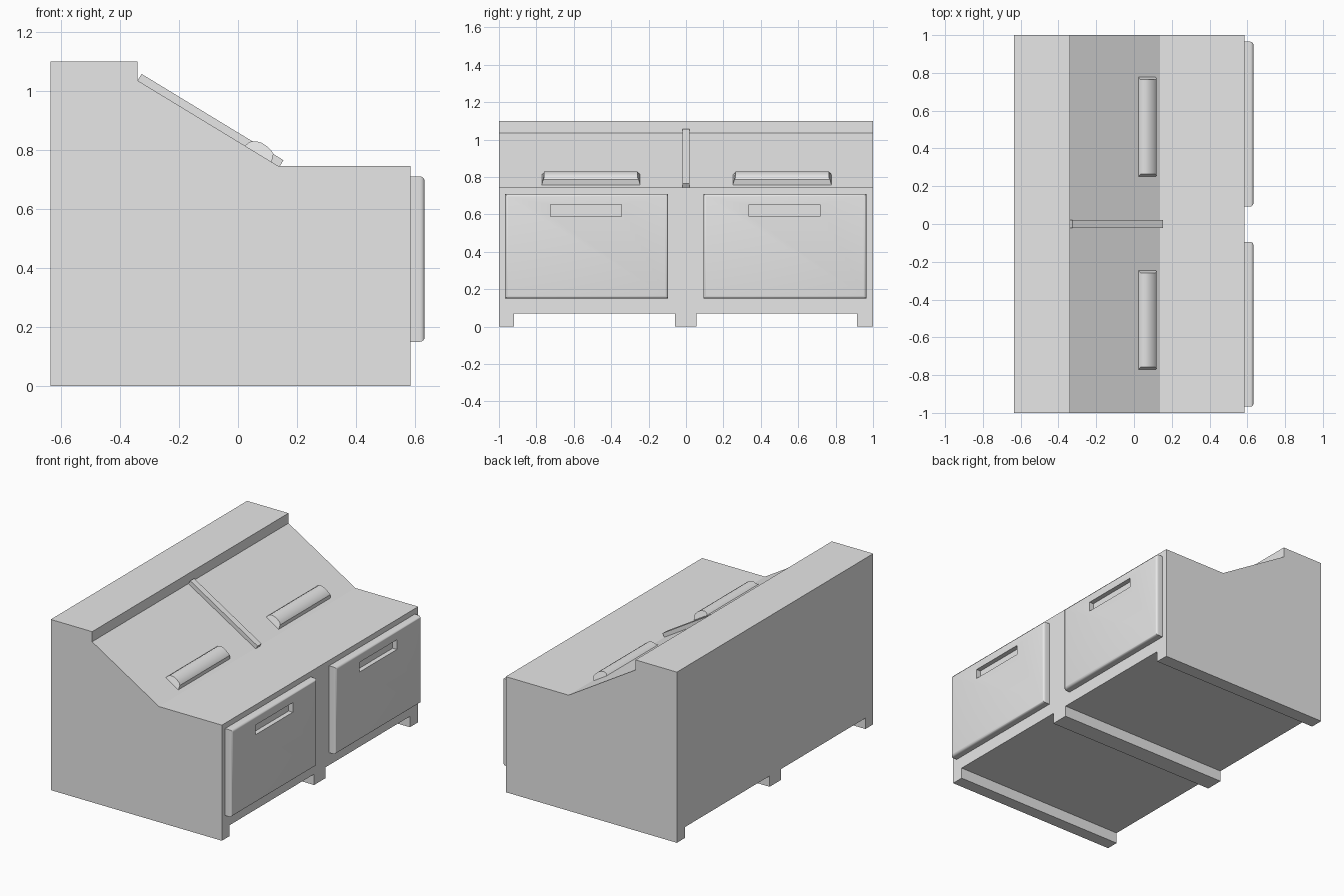
import bpy
import bmesh
import math
from mathutils import Vector

cube = bpy.data.objects.get("Cube")
if cube:
    bpy.data.objects.remove(cube, do_unlink=True)

grey = bpy.data.materials.new("plain_grey")
grey.use_nodes = True
grey.diffuse_color = (0.8, 0.8, 0.8, 1)
grey.node_tree.nodes["Principled BSDF"].inputs["Base Color"].default_value = (0.8, 0.8, 0.8, 1)


def finish(bm, name):
    """Turn a bmesh into a named grey object."""
    bmesh.ops.recalc_face_normals(bm, faces=bm.faces)
    mesh = bpy.data.meshes.new(name)
    bm.to_mesh(mesh)
    bm.free()
    mesh.materials.append(grey)
    obj = bpy.data.objects.new(name, mesh)
    bpy.context.collection.objects.link(obj)
    return obj


def prism(name, profile, y0, y1, inset=None):
    """Extrude an (x, z) profile along y, each point optionally inset at the ends."""
    bm = bmesh.new()
    inset = inset or [0] * len(profile)
    a = [bm.verts.new((x, y0 + i, z)) for (x, z), i in zip(profile, inset)]
    b = [bm.verts.new((x, y1 - i, z)) for (x, z), i in zip(profile, inset)]
    bm.faces.new(a)
    bm.faces.new(b[::-1])
    for k in range(len(a)):
        n = (k + 1) % len(a)
        bm.faces.new((a[k], b[k], b[n], a[n]))
    return finish(bm, name)


def box(name, x, y, z):
    return prism(name, [(x[0], z[0]), (x[1], z[0]), (x[1], z[1]), (x[0], z[1])], *y)


def cut(obj, cutter):
    """Subtract a cutter, apply, and remove it."""
    mod = obj.modifiers.new("cut", "BOOLEAN")
    mod.operation = "DIFFERENCE"
    mod.solver = "EXACT"
    mod.object = cutter
    bpy.context.view_layer.objects.active = obj
    bpy.ops.object.modifier_apply(modifier=mod.name)
    bpy.data.objects.remove(cutter, do_unlink=True)


def smooth(obj, degrees):
    bpy.ops.object.select_all(action="DESELECT")
    obj.select_set(True)
    bpy.context.view_layer.objects.active = obj
    bpy.ops.object.shade_smooth_by_angle(angle=math.radians(degrees))


BACK, FACE = -0.635, 0.585
slope_top, slope_low = Vector((-0.34, 1.035)), Vector((0.137, 0.745))

# Cabinet with sloped lid; channels underneath leave three floor runners
cabinet = prism("cabinet", [(BACK, 0), (FACE, 0), (FACE, 0.745), slope_low,
                            slope_top, (-0.34, 1.1), (BACK, 1.1)], -1, 1)
for span in ((-0.92, -0.06), (0.055, 0.915)):
    cut(cabinet, box("channel_cutter", (-1, 1), span, (-0.1, 0.07)))

# Divider bar lying on the slope
along = (slope_low - slope_top).normalized()
lift = Vector((-along.y, along.x)) * 0.026
foot = slope_low + along * 0.004
prism("lid_divider", [slope_top, foot, foot + lift, slope_top + lift], -0.02, 0.02)

# Domed lid handles with slanted ends
dome = [(0.022, 0.813), (0.034, 0.823), (0.046, 0.829), (0.063, 0.829), (0.08, 0.824),
        (0.098, 0.812), (0.114, 0.797), (0.12, 0.786), (0.114, 0.757)]
taper = [0] + [0.014] * 6 + [0.008, 0]
for side, span in (("right", (0.25, 0.778)), ("left", (-0.772, -0.245))):
    smooth(prism("lid_handle_" + side, dome, *span, taper), 25)

# Doors with rounded outer rims and recessed grips
for side, span in (("right", (0.093, 0.965)), ("left", (-0.967, -0.095))):
    door = box("door_" + side, (FACE, 0.632), span, (0.15, 0.71))
    bm = bmesh.new()
    bm.from_mesh(door.data)
    rim = [e for e in bm.edges if all(v.co.x > 0.62 for v in e.verts)]
    bmesh.ops.bevel(bm, geom=rim, offset=0.016, segments=4, profile=0.5, affect="EDGES")
    bm.to_mesh(door.data)
    bm.free()
    mid = sum(span) / 2 - 0.003
    cut(door, box("grip_cutter", (0.602, 0.7), (mid - 0.19, mid + 0.19), (0.59, 0.652)))
    smooth(door, 30)
